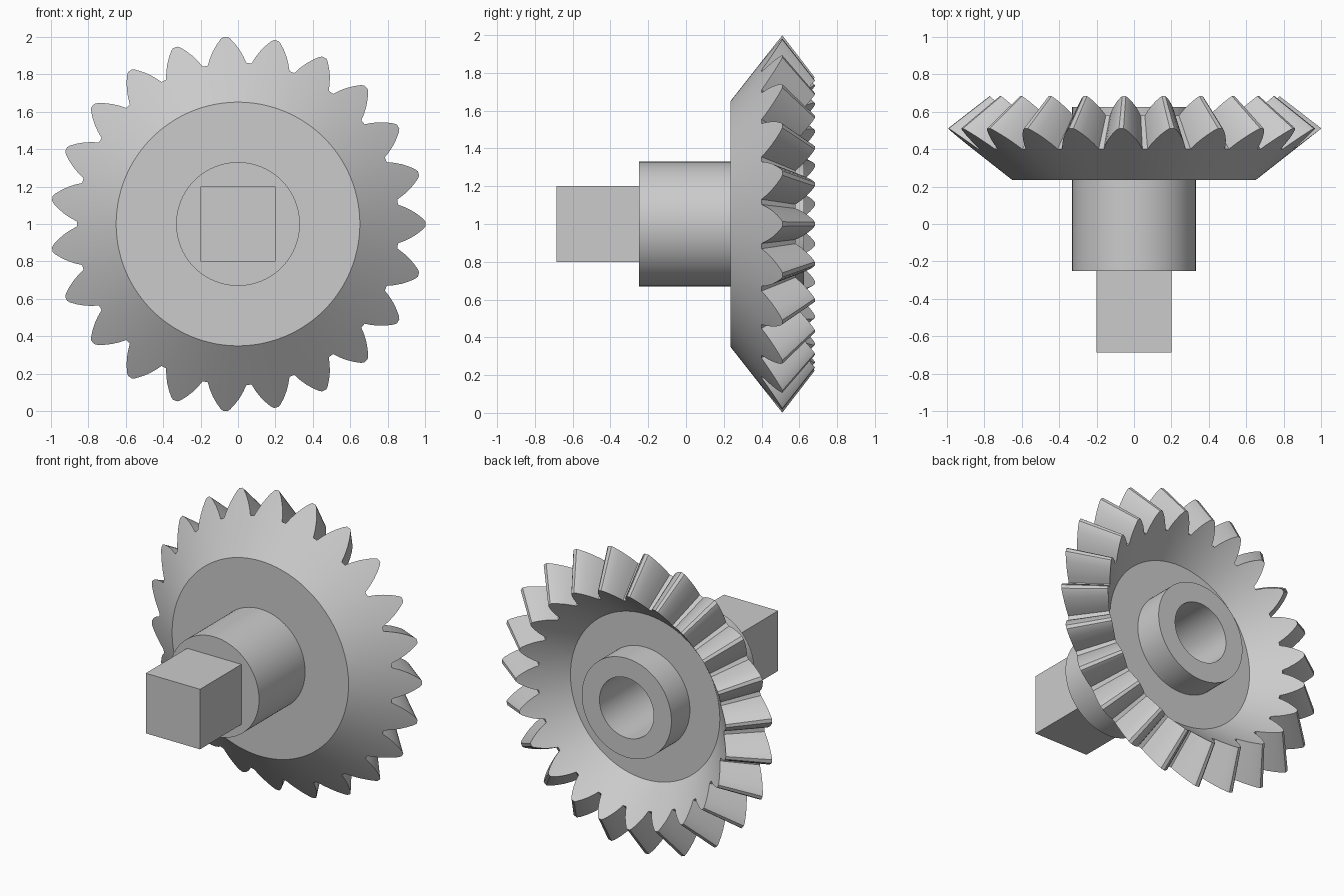
import bpy, bmesh, math

cube = bpy.data.objects.get("Cube")
if cube:
    bpy.data.objects.remove(cube, do_unlink=True)

TEETH = 23
CENTRE_Z = 1.0
APEX_Y = 1.28                      # point on the axis where all tooth lines meet
BACK_R, BACK_Y = 0.65, 0.235       # start of the back cone
TIP_R, TIP_Y = 1.0, 0.51           # outer tooth tip
FLOOR_R, FLOOR_Y = 0.55, 0.43      # dish floor
INNER_R, INNER_Y = 0.78, 0.685     # inner tooth tip

steel = bpy.data.materials.new("steel grey")
steel.use_nodes = True
grey = (0.6, 0.6, 0.6, 1)
steel.diffuse_color = grey
steel.node_tree.nodes["Principled BSDF"].inputs["Base Color"].default_value = grey


def finish(bm, name):
    bmesh.ops.recalc_face_normals(bm, faces=bm.faces)
    mesh = bpy.data.meshes.new(name)
    bm.to_mesh(mesh)
    bm.free()
    mesh.materials.append(steel)
    obj = bpy.data.objects.new(name, mesh)
    bpy.context.collection.objects.link(obj)
    bpy.ops.object.select_all(action="DESELECT")
    obj.select_set(True)
    bpy.context.view_layer.objects.active = obj
    bpy.ops.object.shade_smooth_by_angle(angle=math.radians(28))
    return obj


def bridge_rings(name, rings, closed):
    """Skin rings of (angle, radius, y) around the y axis; loop back or cap the ends."""
    bm = bmesh.new()
    loops = [[bm.verts.new((r * math.cos(a), y, CENTRE_Z + r * math.sin(a)))
              for a, r, y in ring] for ring in rings]
    pairs = list(zip(loops, loops[1:]))
    if closed:
        pairs.append((loops[-1], loops[0]))
    else:
        bm.faces.new(loops[0])
        bm.faces.new(loops[-1])
    for p, q in pairs:
        for i in range(len(p)):
            j = (i + 1) % len(p)
            bm.faces.new((p[i], p[j], q[j], q[i]))
    return finish(bm, name)


def inner_point(r, y):
    """Slide a tooth point towards the apex until it meets the inner cone."""
    slope = (INNER_Y - FLOOR_Y) / (INNER_R - FLOOR_R)
    drop = (y - APEX_Y) / r
    r_in = (APEX_Y - FLOOR_Y + slope * FLOOR_R) / (slope - drop)
    return r_in, APEX_Y + drop * r_in


# Tooth outline: half angle in degrees and radius, root to tip
flank = [(6.9, 0.86), (5.75, 0.895), (4.4, 0.93), (2.95, 0.962), (1.5, 0.99), (0.7, 1.0)]
outline = [(-d, r) for d, r in flank] + [(d, r) for d, r in reversed(flank)]
contour = [(math.radians(k * 360 / TEETH + d), r)
           for k in range(TEETH) for d, r in outline]

outer, inner = [], []
for a, r in contour:
    y = BACK_Y + (r - BACK_R) * (TIP_Y - BACK_Y) / (TIP_R - BACK_R)
    outer.append((a, r, y))
    inner.append((a, *inner_point(r, y)))


def circle(r, y):
    return [(a, r, y) for a, _ in contour]


# Toothed wheel with dished back
bridge_rings("bevel_gear_wheel",
             [circle(0.3, BACK_Y), circle(BACK_R, BACK_Y), outer, inner,
              circle(FLOOR_R, FLOOR_Y), circle(0.3, FLOOR_Y)], closed=True)


def round_ring(r, y, sides=96):
    return [(math.tau * i / sides, r, y) for i in range(sides)]


# Round shaft and hub with a blind bore
bridge_rings("hub_shaft",
             [round_ring(0.33, -0.25), round_ring(0.33, 0.625),
              round_ring(0.2, 0.625), round_ring(0.2, -0.24)], closed=False)

# Square drive end
bm = bmesh.new()
bmesh.ops.create_cube(bm, size=1)
bmesh.ops.scale(bm, vec=(0.4, 0.435, 0.4), verts=bm.verts)
bmesh.ops.translate(bm, vec=(0, -0.4675, CENTRE_Z), verts=bm.verts)
finish(bm, "square_drive_end")
